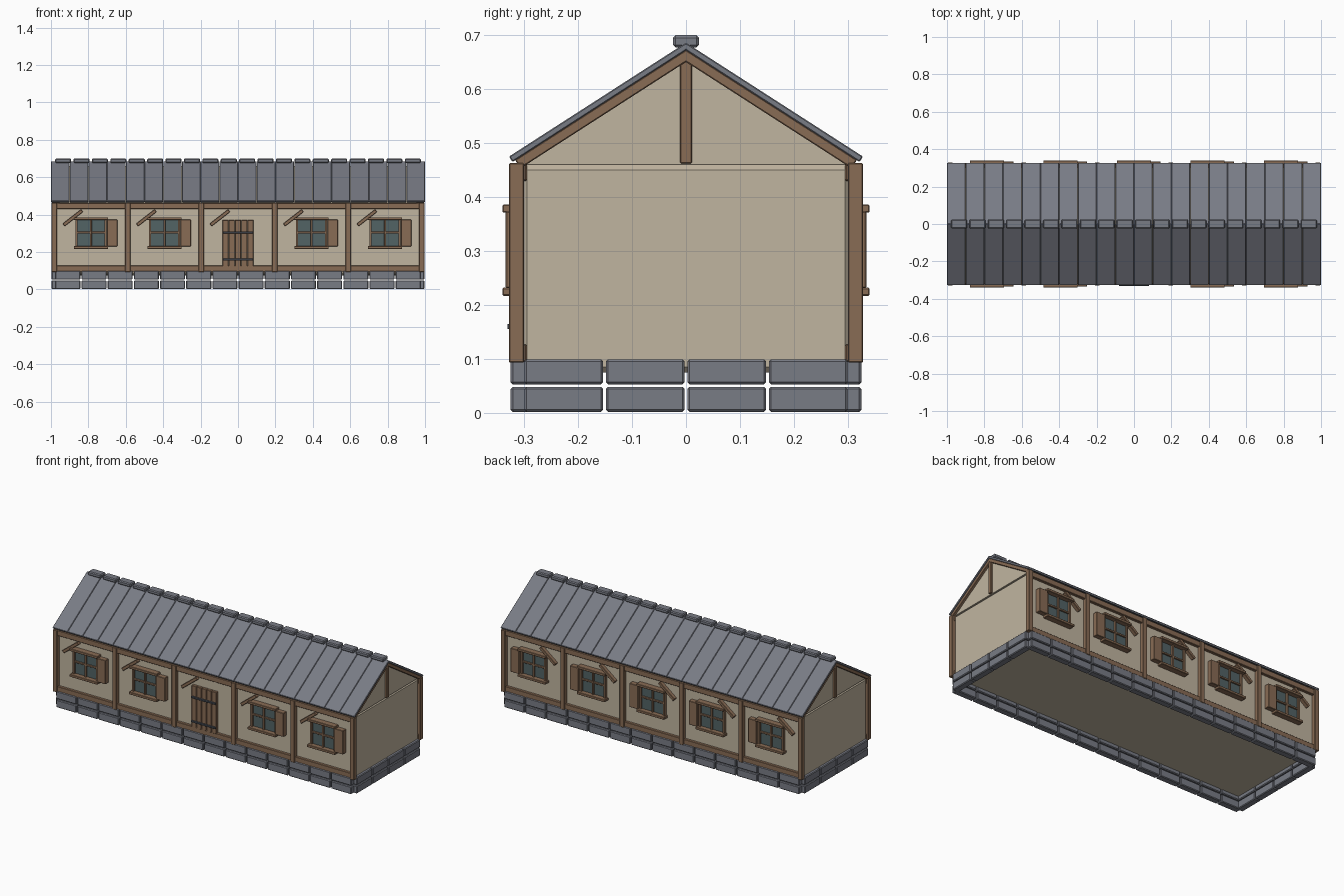
import bpy, bmesh, math
from mathutils import Matrix, Vector

if "Cube" in bpy.data.objects:
    bpy.data.objects.remove(bpy.data.objects["Cube"])


def material(name, rgb):
    m = bpy.data.materials.new(name)
    m.use_nodes = True
    col = (*rgb, 1)
    m.diffuse_color = col
    m.node_tree.nodes["Principled BSDF"].inputs["Base Color"].default_value = col
    return m


plaster = material("plaster", (0.53, 0.46, 0.35))
timber = material("timber", (0.25, 0.15, 0.09))
stone = material("grey stone", (0.19, 0.2, 0.235))
glass = material("dark glass", (0.085, 0.125, 0.13))
iron = material("iron", (0.07, 0.08, 0.1))


def finish(name, bm, mat):
    me = bpy.data.meshes.new(name)
    bmesh.ops.recalc_face_normals(bm, faces=bm.faces)
    bm.to_mesh(me)
    bm.free()
    me.materials.append(mat)
    ob = bpy.data.objects.new(name, me)
    bpy.context.collection.objects.link(ob)
    return ob


def boxes(name, mat, items, bevel=0.002):
    """One object from boxes given as (x range, y range, z range[, angle, axis])."""
    bm = bmesh.new()
    for xr, yr, zr, *turn in items:
        lo, hi = Vector((xr[0], yr[0], zr[0])), Vector((xr[1], yr[1], zr[1]))
        rot = Matrix.Rotation(turn[0], 4, turn[1]) if turn else Matrix()
        mat4 = Matrix.Translation((lo + hi) / 2) @ rot
        size = [abs(v) for v in hi - lo]
        bmesh.ops.create_cube(bm, size=1, matrix=mat4 @ Matrix.Diagonal((*size, 1)))
    if bevel:
        bmesh.ops.bevel(bm, geom=bm.edges[:], offset=bevel, segments=1, affect='EDGES')
    return finish(name, bm, mat)


def span(c, w):
    return (c - w / 2, c + w / 2)


def side(s, a, b):
    return (s * a, s * b)


SIDES = (-1, 1)
BAY = 0.393
BAYS = [BAY * i for i in range(-2, 3)]

# Foundation: two courses of stones along each edge
stones = []
for z in (0.002, 0.053):
    zr = (z, z + 0.046)
    for s in SIDES:
        for i in range(14):
            stones.append((span(-0.91 + 0.14 * i, 0.134), side(s, 0.285, 0.325), zr))
        for i in range(4):
            stones.append((side(s, 0.957, 0.997), span(-0.2265 + 0.151 * i, 0.146), zr))
boxes("foundation_stones", stone, stones, 0.004)

# Plastered body and gable prism
boxes("walls", plaster, [((-0.98, 0.98), (-0.305, 0.305), (0.075, 0.46))], 0.01)
bm = bmesh.new()
tri = [bm.verts.new((-0.98, y, z)) for y, z in ((-0.303, 0.46), (0.303, 0.46), (0, 0.66))]
ext = bmesh.ops.extrude_face_region(bm, geom=[bm.faces.new(tri)])
bmesh.ops.translate(bm, vec=(1.96, 0, 0),
                    verts=[v for v in ext["geom"] if isinstance(v, bmesh.types.BMVert)])
bm.faces.new(tri) if not bm.faces.get(tri) else None
finish("gables", bm, plaster)

# Timber frame on both long sides
posts, beams, braces = [], [], []
for s in SIDES:
    for i in range(6):
        posts.append((span(BAY * (i - 2.5), 0.028), side(s, 0.3, 0.328), (0.093, 0.463)))
    for zr in ((0.095, 0.127), (0.43, 0.462)):
        beams.append(((-0.985, 0.985), side(s, 0.295, 0.321), zr))
    for x in BAYS:
        braces.append((span(x - 0.097, 0.125), side(s, 0.3, 0.326), span(0.383, 0.018),
                       -math.radians(38), 'Y'))
boxes("frame_posts", timber, posts)
boxes("frame_beams", timber, beams)
boxes("frame_braces", timber, braces)

# Roof slopes: panels with rafters under the gable ends
EAVE_Y, EAVE_Z, RIDGE_Z = 0.328, 0.475, 0.686
pitch = math.atan2(RIDGE_Z - EAVE_Z, EAVE_Y)
length = math.hypot(RIDGE_Z - EAVE_Z, EAVE_Y)


def sloped(s, xr, depth, thick, long):
    """Box lying on the slope, its top face sunk by depth."""
    sink = depth + thick / 2
    y = EAVE_Y / 2 - math.sin(pitch) * sink
    z = (EAVE_Z + RIDGE_Z) / 2 - math.cos(pitch) * sink
    return (xr, span(s * y, long), span(z, thick), -s * pitch, 'X')


panels, rafters = [], []
for s in SIDES:
    for i in range(20):
        panels.append(sloped(s, span(-0.95 + 0.1 * i, 0.0985), 0, 0.012, length))
    for e in SIDES:
        rafters.append(sloped(s, side(e, 0.955, 0.994), 0.011, 0.019, length - 0.012))
boxes("roof_panels", stone, panels)
boxes("gable_rafters", timber, rafters)
boxes("gable_posts", timber,
      [(side(e, 0.965, 0.992), (-0.011, 0.011), (0.462, 0.665)) for e in SIDES])
boxes("ridge_caps", stone,
      [(span(-0.935 + 0.0984 * i, 0.086), (-0.024, 0.024), (0.677, 0.7)) for i in range(20)],
      0.005)

# Windows: every bay except the door bay at the front
panes, frames, ledges, shutters = [], [], [], []
for s in SIDES:
    for x in BAYS:
        if s < 0 and x == 0:
            continue
        panes.append((span(x, 0.16), side(s, 0.3, 0.311), (0.23, 0.372)))
        for dx, w in ((-0.078, 0.012), (0, 0.01), (0.078, 0.012)):
            frames.append((span(x + dx, w), side(s, 0.3, 0.322), (0.228, 0.375)))
        frames.append((span(x, 0.156), side(s, 0.3, 0.32), span(0.304, 0.01)))
        ledges.append((span(x, 0.184), side(s, 0.3, 0.34), (0.217, 0.232)))
        ledges.append((span(x, 0.184), side(s, 0.3, 0.34), (0.371, 0.386)))
        shutters.append((span(x + 0.114, 0.056), side(s, 0.3, 0.334), (0.231, 0.373)))
boxes("window_panes", glass, panes, 0)
boxes("window_frames", timber, frames, 0.001)
boxes("window_ledges", timber, ledges)
boxes("window_shutters", timber, shutters)

# Plank door with two iron straps
boxes("door_planks", timber,
      [(span(-0.067 + 0.0335 * i, 0.031), (-0.322, -0.3), (0.122, 0.372)) for i in range(5)])
boxes("door_straps", iron,
      [((-0.08, 0.08), (-0.331, -0.315), span(z, 0.01)) for z in (0.16, 0.305)], 0.001)
